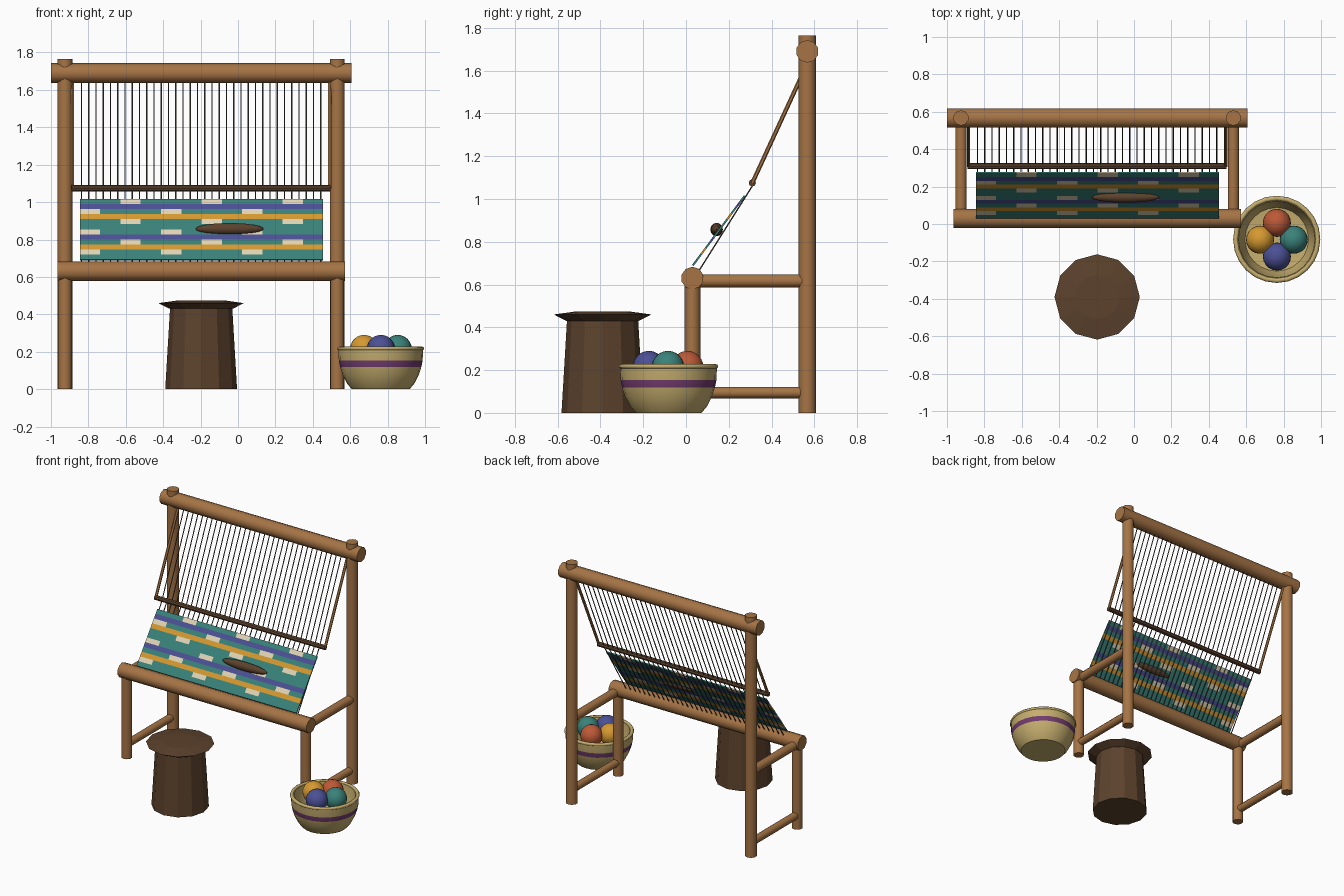
import bpy, bmesh, math
from mathutils import Vector, Matrix

cube = bpy.data.objects.get("Cube")
if cube:
    bpy.data.objects.remove(cube, do_unlink=True)


def material(name, *rgb):
    m = bpy.data.materials.new(name)
    m.use_nodes = True
    m.diffuse_color = (*rgb, 1)
    m.node_tree.nodes["Principled BSDF"].inputs["Base Color"].default_value = (*rgb, 1)
    return m


WOOD = material("warm wood", .38, .175, .06)
DARK = material("dark wood", .107, .054, .026)
TEAL = material("teal yarn", .042, .223, .195)
GOLD = material("gold yarn", .67, .32, .03)
BLUE = material("blue yarn", .07, .08, .30)
CREAM = material("cream yarn", .75, .66, .46)
RED = material("rust yarn", .51, .10, .038)
STRAW = material("straw", .56, .42, .155)
PURPLE = material("purple band", .17, .045, .156)
THREAD = material("warp thread", .09, .08, .065)


def finish(name, bm, mats, smooth=None):
    me = bpy.data.meshes.new(name)
    bm.to_mesh(me)
    bm.free()
    for m in mats:
        me.materials.append(m)
    ob = bpy.data.objects.new(name, me)
    bpy.context.collection.objects.link(ob)
    if smooth:
        bpy.ops.object.select_all(action="DESELECT")
        bpy.context.view_layer.objects.active = ob
        ob.select_set(True)
        bpy.ops.object.shade_smooth_by_angle(angle=math.radians(smooth))
    return ob


def rods(name, segments, r, mat, sides=10, smooth=40):
    """Round bars between pairs of points, in one object."""
    bm = bmesh.new()
    for a, b in segments:
        a, b = Vector(a), Vector(b)
        turn = (b - a).to_track_quat("Z", "Y").to_matrix().to_4x4()
        bmesh.ops.create_cone(bm, cap_ends=True, segments=sides, radius1=r, radius2=r,
                              depth=(b - a).length,
                              matrix=Matrix.Translation((a + b) / 2) @ turn)
    return finish(name, bm, [mat], smooth)


def lathe(name, profile, centre, sides, mats, smooth=None, rule=None):
    """Spin a (radius, height) profile about a vertical axis."""
    bm = bmesh.new()
    verts = [bm.verts.new((r, 0, z)) for r, z in profile]
    edges = [bm.edges.new(p) for p in zip(verts, verts[1:])]
    bmesh.ops.spin(bm, geom=verts + edges, axis=(0, 0, 1), cent=(0, 0, 0),
                   angle=math.tau, steps=sides, use_duplicate=False)
    bmesh.ops.remove_doubles(bm, verts=bm.verts, dist=.0005)
    bmesh.ops.recalc_face_normals(bm, faces=bm.faces)
    if rule:
        for f in bm.faces:
            f.material_index = rule(f.calc_center_median())
    bmesh.ops.translate(bm, verts=bm.verts, vec=centre)
    return finish(name, bm, mats, smooth)


def ball(name, centre, scale, mat):
    bm = bmesh.new()
    bmesh.ops.create_uvsphere(bm, u_segments=20, v_segments=12, radius=1,
                              matrix=Matrix.Translation(centre) @ Matrix.Diagonal((*scale, 1)))
    return finish(name, bm, [mat], 60)


# Frame
MID, FRONT, BACK = -.197, .03, .567
for side, x in (("right", MID - .728), ("left", MID + .728)):
    rods(side + "_back_post", [((x, BACK, 0), (x, BACK, 1.765))], .041, WOOD)
    rods(side + "_front_leg", [((x, FRONT, 0), (x, FRONT, .63))], .037, WOOD)
    rods(side + "_upper_rail", [((x, FRONT, .617), (x, BACK, .617))], .031, WOOD)
    rods(side + "_lower_rail", [((x, FRONT, .095), (x, BACK, .095))], .027, WOOD)
rods("top_beam", [((-1, BACK, 1.69), (.607, BACK, 1.69))], .053, WOOD)
rods("cloth_beam", [((-.965, FRONT, .63), (.572, FRONT, .63))], .053, WOOD)

# Heddle bar with its two slanted arms
rods("heddle_bar", [((-.89, .31, 1.075), (.495, .31, 1.075))], .017, DARK, 8)
rods("heddle_arms", [((MID + s * .688, .31, 1.075), (MID + s * .688, .575, 1.65))
                     for s in (-1, 1)], .01, WOOD, 6)

# Warp threads, bent at the heddle bar
COUNT = 34
xs = [MID - .64 + 1.28 * i / (COUNT - 1) for i in range(COUNT)]
rods("upper_warp", [((x, .31, 1.06), (x, BACK, 1.64)) for x in xs], .0035, THREAD, 5)
rods("lower_warp", [((x, .055, .655), (x, .31, 1.06)) for x in xs], .0035, THREAD, 5)

# Woven cloth: a grid coloured by row and column
N = 12
bm = bmesh.new()
bmesh.ops.create_grid(bm, x_segments=N, y_segments=N, size=.5)
for f in bm.faces:
    c = f.calc_center_median()
    col, row = int((c.x + .5) * N), int((.5 - c.y) * N)
    if row % 6 == 1:
        f.material_index = 1
    elif row % 6 == 3:
        f.material_index = 2
    elif row % 2 == 0 and col % 4 == (2 if row % 4 == 0 else 0):
        f.material_index = 3
slope = math.atan2(.325, .242)
bmesh.ops.transform(bm, verts=bm.verts, matrix=Matrix.Translation((-.195, .153, .852))
                    @ Matrix.Rotation(slope, 4, "X") @ Matrix.Diagonal((1.3, .405, 1, 1)))
cloth = finish("woven_cloth", bm, [TEAL, BLUE, GOLD, CREAM])
thick = cloth.modifiers.new("thickness", "SOLIDIFY")
thick.thickness, thick.offset = .009, 0

# Shuttle resting in the cloth
ball("shuttle", (-.045, .143, .857), (.182, .029, .031), DARK)

# Stool
STOOL = (MID, -.39, 0)
lathe("stool_body", [(0, 0), (.192, 0), (.166, .44), (0, .44)], STOOL, 12, [DARK], 20)
lathe("stool_seat", [(0, .43), (.17, .43), (.228, .46), (.12, .475), (0, .475)],
      STOOL, 12, [DARK])

# Basket with a coloured band and a rolled rim
BASKET = (.763, -.082, 0)
lathe("basket", [(0, 0), (.155, 0), (.18, .03), (.203, .075), (.217, .118), (.224, .153),
                 (.227, .22), (.205, .22), (.195, .14), (.17, .07), (0, .05)],
      BASKET, 24, [STRAW, PURPLE], 35,
      lambda c: int(.118 < c.z < .153 and c.xy.length > .212))
ring = [(.22 + .013 * math.cos(a), .217 + .011 * math.sin(a))
        for a in (math.tau * i / 8 for i in range(9))]
lathe("basket_rim", ring, BASKET, 24, [STRAW], 60)

# Yarn balls
for name, mat, dx, dy in (("rust", RED, 0, .09), ("gold", GOLD, -.09, 0),
                          ("teal", TEAL, .09, 0), ("blue", BLUE, 0, -.09)):
    ball(name + "_yarn_ball", (.764 + dx, -.084 + dy, .215), (.075,) * 3, mat)
